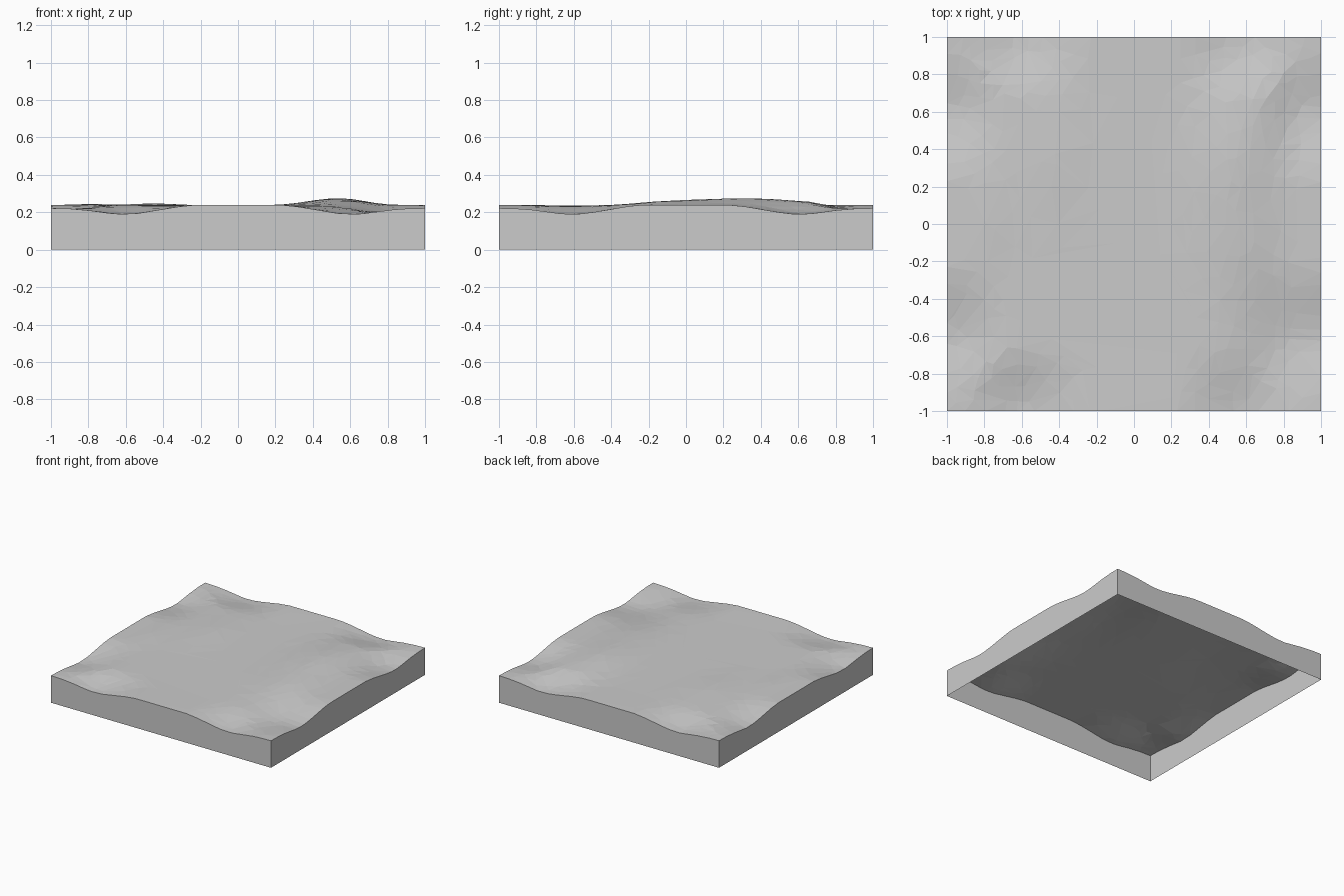
import bpy
import bmesh
import math
import random

random.seed(4)
N = 32  # grid divisions per side

cube = bpy.data.objects.get("Cube")
if cube:
    bpy.data.objects.remove(cube, do_unlink=True)

stone = bpy.data.materials.new("plain_grey")
stone.use_nodes = True
grey = (0.6, 0.6, 0.6, 1)
stone.diffuse_color = grey
stone.node_tree.nodes["Principled BSDF"].inputs["Base Color"].default_value = grey


def smooth(a, b, t):
    t = min(max((t - a) / (b - a), 0), 1)
    return t * t * (3 - 2 * t)


def rim(t):
    """Shared rim profile: level middle, a dip on each side, raised corners."""
    t = abs(t)
    if t < 0.62:
        return 0.24 - 0.05 * smooth(0.2, 0.62, t)
    return 0.19 + 0.032 * smooth(0.6, 1.0, t)


def mound(x, y, cx, cy, rx, ry, height):
    return height * math.exp(-((x - cx) / rx) ** 2 - ((y - cy) / ry) ** 2)


def inside(x, y):
    """Gently rolling ground with one ridge and a low front corner."""
    z = 0.237
    z += mound(x, y, 0.53, 0.32, 0.21, 0.42, 0.038)
    z += mound(x, y, 0.62, -0.15, 0.2, 0.25, 0.013)
    z += mound(x, y, -0.45, 0.3, 0.17, 0.3, 0.01)
    z += mound(x, y, -0.83, 0.0, 0.14, 0.25, 0.011)
    z += mound(x, y, 0.84, -0.7, 0.25, 0.35, -0.045)
    z += mound(x, y, 0.9, 0.6, 0.1, 0.25, -0.025)
    return z


def ground(x, y):
    """Blend the rolling ground into the rim profile near each side."""
    wx = 1 - smooth(0, 0.36, 1 - abs(x))
    wy = 1 - smooth(0, 0.36, 1 - abs(y))
    total = wx + wy
    if total == 0:
        return inside(x, y)
    edge = (wx * rim(y) + wy * rim(x)) / total
    w = max(wx, wy)
    return edge * w + inside(x, y) * (1 - w)


# Ground surface with loosely scattered inner points
bm = bmesh.new()
bmesh.ops.create_grid(bm, x_segments=N, y_segments=N, size=1)
for v in bm.verts:
    if not v.is_boundary:
        v.co.x += random.uniform(-0.35, 0.35) * 2 / N
        v.co.y += random.uniform(-0.35, 0.35) * 2 / N
    v.co.z = ground(v.co.x, v.co.y)

# Side walls, open underneath
border = [e for e in bm.edges if e.is_boundary]
walls = bmesh.ops.extrude_edge_only(bm, edges=border)["geom"]
for v in walls:
    if isinstance(v, bmesh.types.BMVert):
        v.co.z = 0
bmesh.ops.triangulate(bm, faces=bm.faces)
bmesh.ops.recalc_face_normals(bm, faces=bm.faces)
if sum(f.normal.z for f in bm.faces) < 0:
    bmesh.ops.reverse_faces(bm, faces=bm.faces)

mesh = bpy.data.meshes.new("ground_tile")
bm.to_mesh(mesh)
bm.free()
mesh.materials.append(stone)
tile = bpy.data.objects.new("ground_tile", mesh)
bpy.context.scene.collection.objects.link(tile)

# Uneven low-poly facets
facets = tile.modifiers.new("facets", "DECIMATE")
facets.ratio = 0.3
